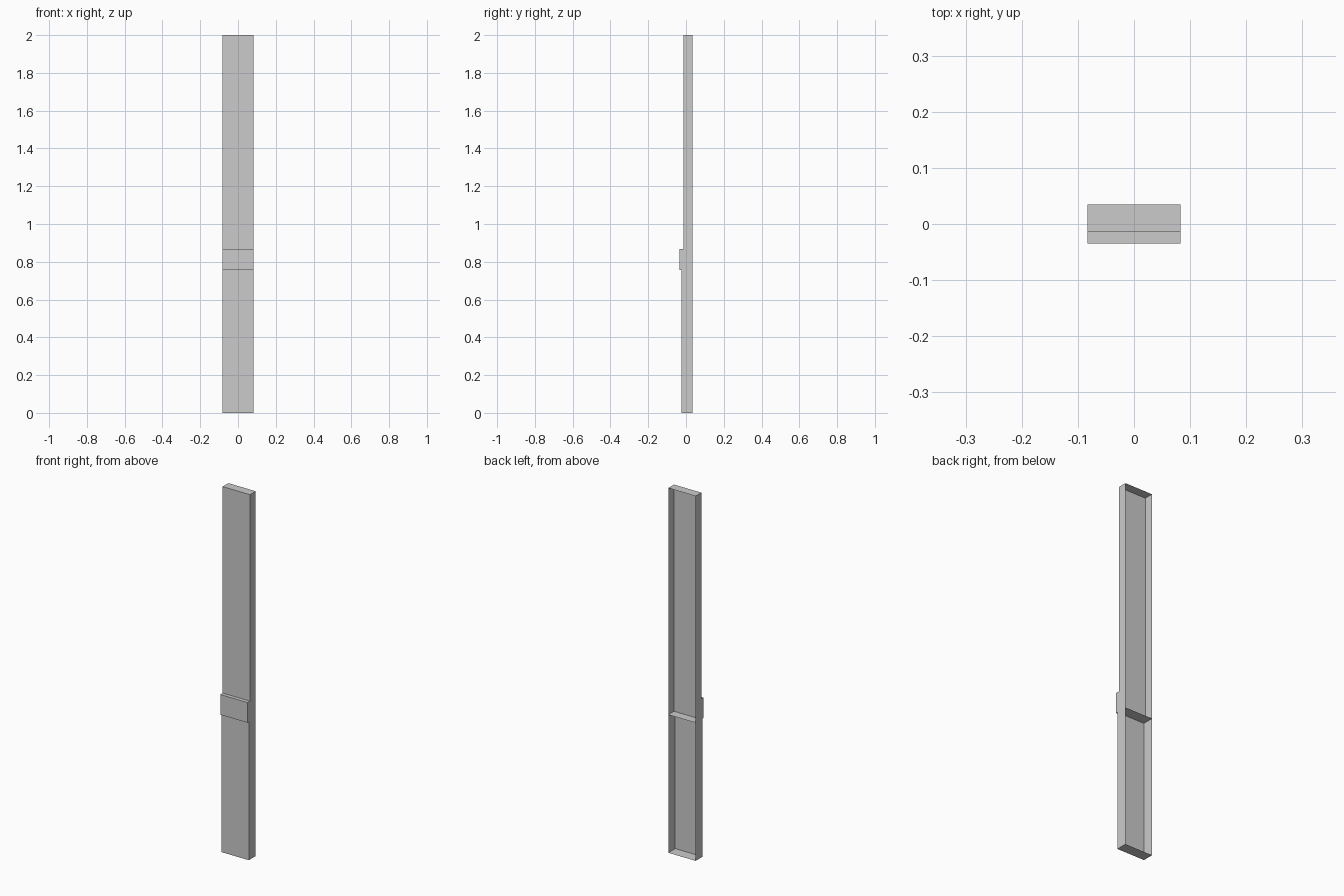
import bpy, bmesh
from mathutils import Vector

if "Cube" in bpy.data.objects:
    bpy.data.objects.remove(bpy.data.objects["Cube"])

HALF_W = 0.083   # half width of the panel
BACK = 0.035     # open back edge
RAIL_Z = 0.757   # underside of the trim rail


def shell(name, y0, y1, z0, z1, drop):
    """Thin box shell with the faces whose normals are listed in drop removed."""
    bm = bmesh.new()
    bmesh.ops.create_cube(bm, size=1)
    bm.normal_update()
    gone = [f for f in bm.faces if any(f.normal.dot(Vector(d)) > 0.9 for d in drop)]
    bmesh.ops.delete(bm, geom=gone, context='FACES')
    for v in bm.verts:
        v.co = (v.co.x * 2 * HALF_W,
                y0 + (v.co.y + 0.5) * (y1 - y0),
                z0 + (v.co.z + 0.5) * (z1 - z0))
    mesh = bpy.data.meshes.new(name)
    bm.to_mesh(mesh)
    bm.free()
    obj = bpy.data.objects.new(name, mesh)
    bpy.context.collection.objects.link(obj)
    return obj


REAR, BELOW = (0, 1, 0), (0, 0, -1)

# lower wainscot panel, its top forms the inner shelf
shell("lower_panel", -0.025, BACK, 0, RAIL_Z, [REAR])
# upper wall panel standing on the lower one
shell("upper_panel", -0.0145, BACK, RAIL_Z, 2, [REAR, BELOW])
# protruding trim rail
shell("trim_rail", -0.035, -0.0145, RAIL_Z, 0.868, [REAR])
